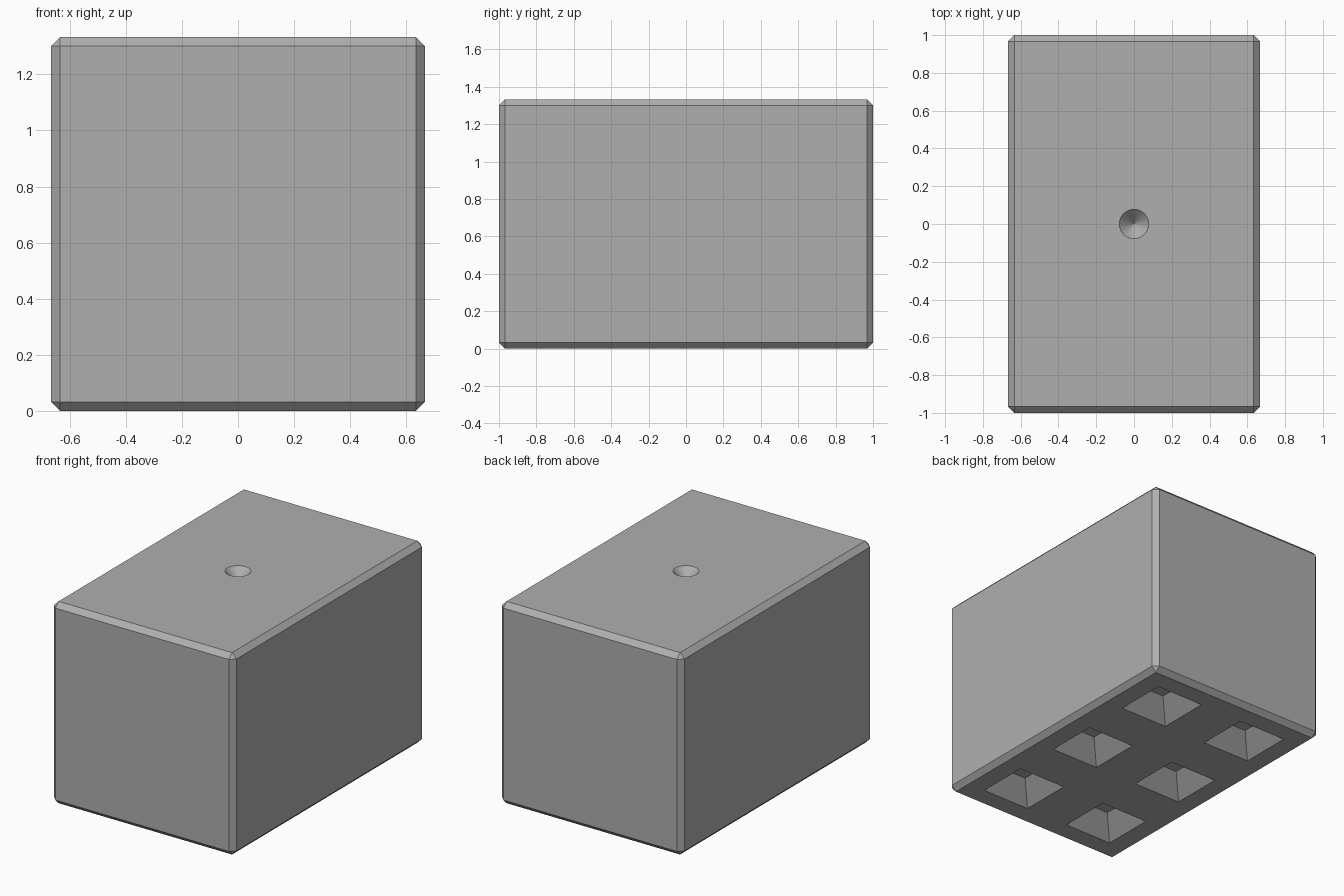
import bpy, bmesh
from math import pi
from mathutils import Matrix

if "Cube" in bpy.data.objects:
    bpy.data.objects.remove(bpy.data.objects["Cube"])

W, D, H = 4 / 3, 2.0, 4 / 3
CHAMFER = 0.033


def make_object(name, bm):
    bmesh.ops.recalc_face_normals(bm, faces=bm.faces)
    mesh = bpy.data.meshes.new(name)
    bm.to_mesh(mesh)
    bm.free()
    obj = bpy.data.objects.new(name, mesh)
    bpy.context.collection.objects.link(obj)
    return obj


def add_taper(bm, sides, r1, r2, depth, x, y, z, spin=0.0):
    """Tapered plug from radius r1 (bottom) to r2 (top), starting at z."""
    bmesh.ops.create_cone(
        bm, cap_ends=True, segments=sides, radius1=r1, radius2=r2, depth=depth,
        matrix=Matrix.Translation((x, y, z + depth / 2)) @ Matrix.Rotation(spin, 4, 'Z'))


# Dark grey finish
grey = bpy.data.materials.new("dark_grey")
grey.diffuse_color = (0.43, 0.43, 0.43, 1)
grey.use_nodes = True
grey.node_tree.nodes["Principled BSDF"].inputs["Base Color"].default_value = grey.diffuse_color

# Block with chamfered edges
bm = bmesh.new()
bmesh.ops.create_cube(bm, size=1, matrix=Matrix.Translation((0, 0, H / 2))
                      @ Matrix.Diagonal((W, D, H, 1)))
bmesh.ops.bevel(bm, geom=bm.edges[:], offset=CHAMFER, segments=1,
                affect='EDGES', profile=0.5)
block = make_object("block", bm)
block.data.materials.append(grey)

# Cutter: six tapered square sockets below, one conical dimple on top
bm = bmesh.new()
half, floor, depth, extra = 0.175, 0.055, 0.12, 0.02
outer = half + extra * (half - floor) / depth
for x in (-1 / 3, 1 / 3):
    for y in (-2 / 3, 0, 2 / 3):
        add_taper(bm, 4, outer * 2 ** 0.5, floor * 2 ** 0.5, depth + extra,
                  x, y, -extra, pi / 4)
add_taper(bm, 24, 0, 0.078 + extra, 0.078 + extra, 0, 0, H - 0.078)
bmesh.ops.remove_doubles(bm, verts=bm.verts, dist=1e-5)
cutter = make_object("socket_cutter", bm)
cutter.data.materials.append(grey)
cutter.hide_render = True

# Cut the recesses
cut = block.modifiers.new("recesses", 'BOOLEAN')
cut.operation = 'DIFFERENCE'
cut.solver = 'EXACT'
cut.object = cutter
bpy.context.view_layer.objects.active = block
block.select_set(True)
bpy.ops.object.modifier_apply(modifier=cut.name)
bpy.data.objects.remove(cutter)
